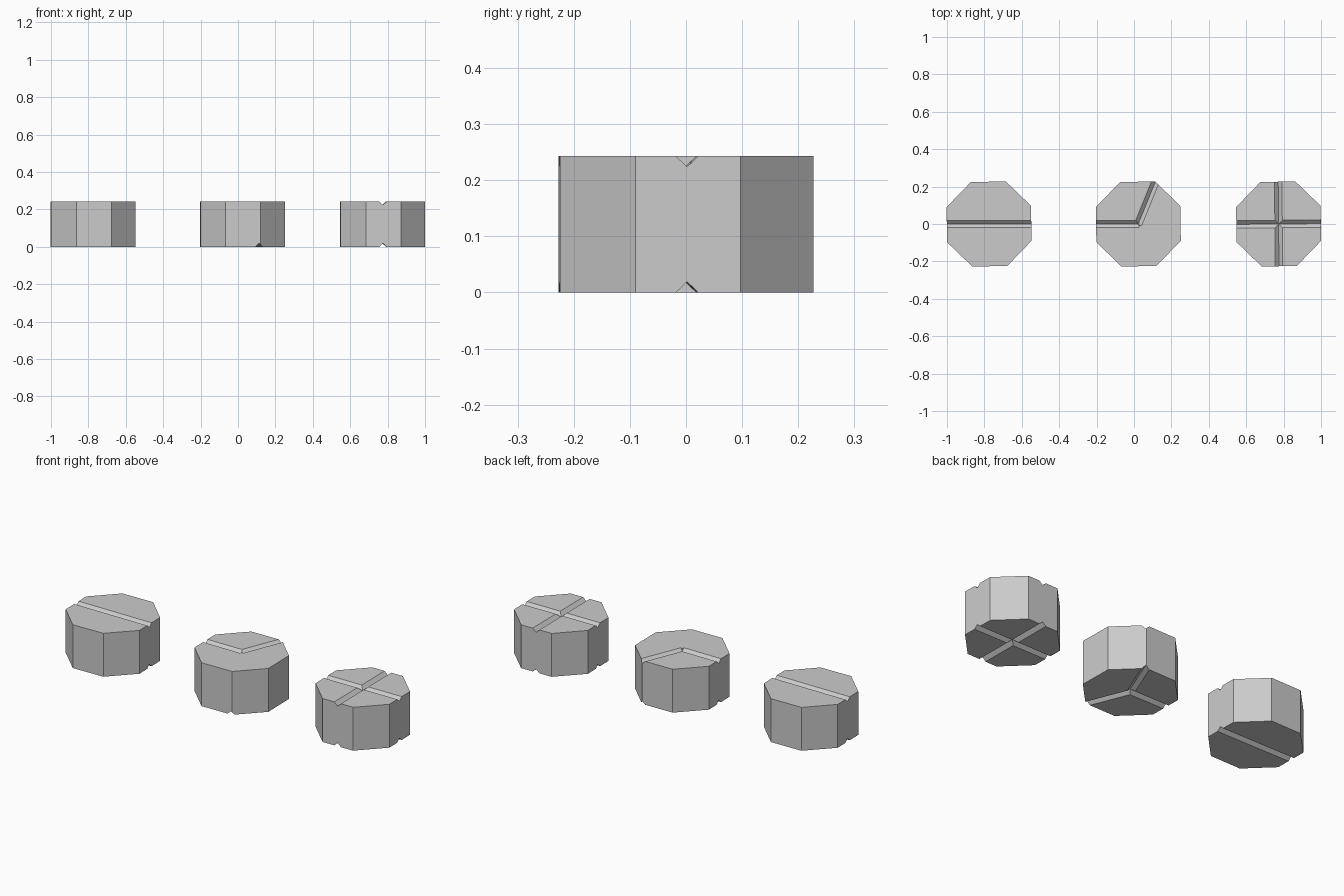
import bpy
from math import radians, cos, sin

if "Cube" in bpy.data.objects:
    bpy.data.objects.remove(bpy.data.objects["Cube"])

R, H = 0.2445, 0.243       # octagon circumradius, tablet height
HALF_W, DEPTH = 0.02, 0.019  # V-groove half width and depth
TURN = radians(1.0)        # slight twist of each tablet


def mesh_object(name, verts, faces):
    me = bpy.data.meshes.new(name)
    me.from_pydata(verts, [], faces)
    ob = bpy.data.objects.new(name, me)
    bpy.context.collection.objects.link(ob)
    return ob


def tablet_body(name, x):
    bpy.ops.mesh.primitive_cylinder_add(vertices=8, radius=R, depth=H,
                                        location=(x, 0, H / 2),
                                        rotation=(0, 0, radians(22.5) + TURN))
    ob = bpy.context.object
    ob.name = name
    return ob


def groove_cutter(x, angle, bottom, start):
    # triangular bar running from near the centre outward past the rim
    d = (cos(angle), sin(angle))
    top = 0.01
    w = HALF_W * (DEPTH + top) / DEPTH
    verts = []
    for s in (start, 0.3):
        for across, z in ((-w, top), (0, -DEPTH), (w, top)):
            zz = -z if bottom else H + z
            verts.append((x + s * d[0] - across * d[1], s * d[1] + across * d[0], zz))
    faces = [(0, 1, 2), (5, 4, 3), (0, 3, 4, 1), (1, 4, 5, 2), (2, 5, 3, 0)]
    if not bottom:
        faces = [f[::-1] for f in faces]
    return mesh_object("groove_cutter", verts, faces)


def scored_tablet(name, x, angles, start):
    body = tablet_body(name, x)
    for a in angles:
        for bottom in (False, True):
            cutter = groove_cutter(x, radians(a), bottom, start)
            # keep the cutter normals pointing outward
            bpy.context.view_layer.objects.active = cutter
            bpy.ops.object.mode_set(mode='EDIT')
            bpy.ops.mesh.select_all(action='SELECT')
            bpy.ops.mesh.normals_make_consistent(inside=False)
            bpy.ops.object.mode_set(mode='OBJECT')
            bpy.context.view_layer.objects.active = body
            mod = body.modifiers.new("groove", 'BOOLEAN')
            mod.operation = 'DIFFERENCE'
            mod.solver = 'EXACT'
            mod.object = cutter
            bpy.ops.object.modifier_apply(modifier=mod.name)
            bpy.data.objects.remove(cutter)
    return body


# half-scored, three-way scored and cross-scored tablets
scored_tablet("half_scored_tablet", -0.775, (0,), -0.3)
scored_tablet("three_way_tablet", 0.023, (68, 180, 292), -0.004)
scored_tablet("cross_scored_tablet", 0.773, (0.5, 90.5), -0.3)
